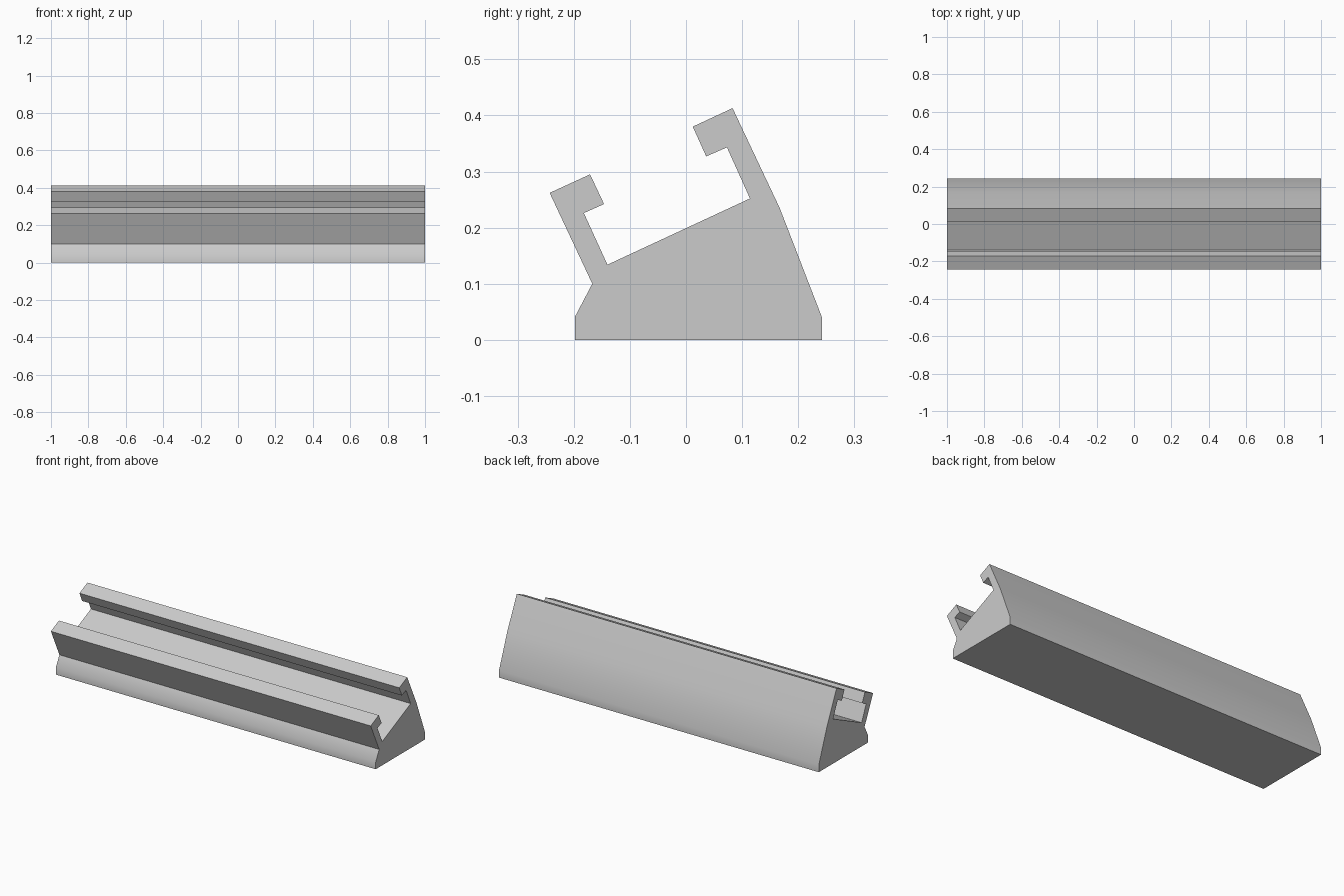
import bpy
import bmesh
import math
from mathutils import Vector

cube = bpy.data.objects.get("Cube")
if cube:
    bpy.data.objects.remove(cube, do_unlink=True)

# Plain grey material
grey = bpy.data.materials.new("plain grey")
grey.use_nodes = True
colour = (0.6, 0.6, 0.6, 1.0)
grey.diffuse_color = colour
grey.node_tree.nodes["Principled BSDF"].inputs["Base Color"].default_value = colour

# Cross-section (y, z): base, back arm with hook, tilted floor, front arm with hook
PROFILE = [
    (-0.198, 0.0), (0.242, 0.0), (0.242, 0.041), (0.167, 0.235),
    (0.083, 0.413), (0.012, 0.380), (0.036, 0.327), (0.073, 0.343),
    (0.114, 0.252), (-0.140, 0.134), (-0.182, 0.226), (-0.146, 0.242),
    (-0.171, 0.295), (-0.243, 0.262), (-0.167, 0.100), (-0.198, 0.041),
]


def extrude_profile(name, points, half_length, material):
    bm = bmesh.new()
    end = bm.faces.new([bm.verts.new((-half_length, y, z)) for y, z in points])
    result = bmesh.ops.extrude_face_region(bm, geom=[end], use_keep_orig=True)
    moved = [v for v in result["geom"] if isinstance(v, bmesh.types.BMVert)]
    bmesh.ops.translate(bm, verts=moved, vec=Vector((2 * half_length, 0, 0)))
    bmesh.ops.recalc_face_normals(bm, faces=bm.faces)
    mesh = bpy.data.meshes.new(name)
    bm.to_mesh(mesh)
    bm.free()
    mesh.materials.append(material)
    obj = bpy.data.objects.new(name, mesh)
    bpy.context.collection.objects.link(obj)
    return obj


# Long rail with a slanted channel between two hooked arms
rail = extrude_profile("channel_rail", PROFILE, 1.0, grey)

# Soften the gentle bends in the outer walls, keep the rest crisp
bpy.ops.object.select_all(action="DESELECT")
rail.select_set(True)
bpy.context.view_layer.objects.active = rail
bpy.ops.object.shade_smooth_by_angle(angle=math.radians(30))
